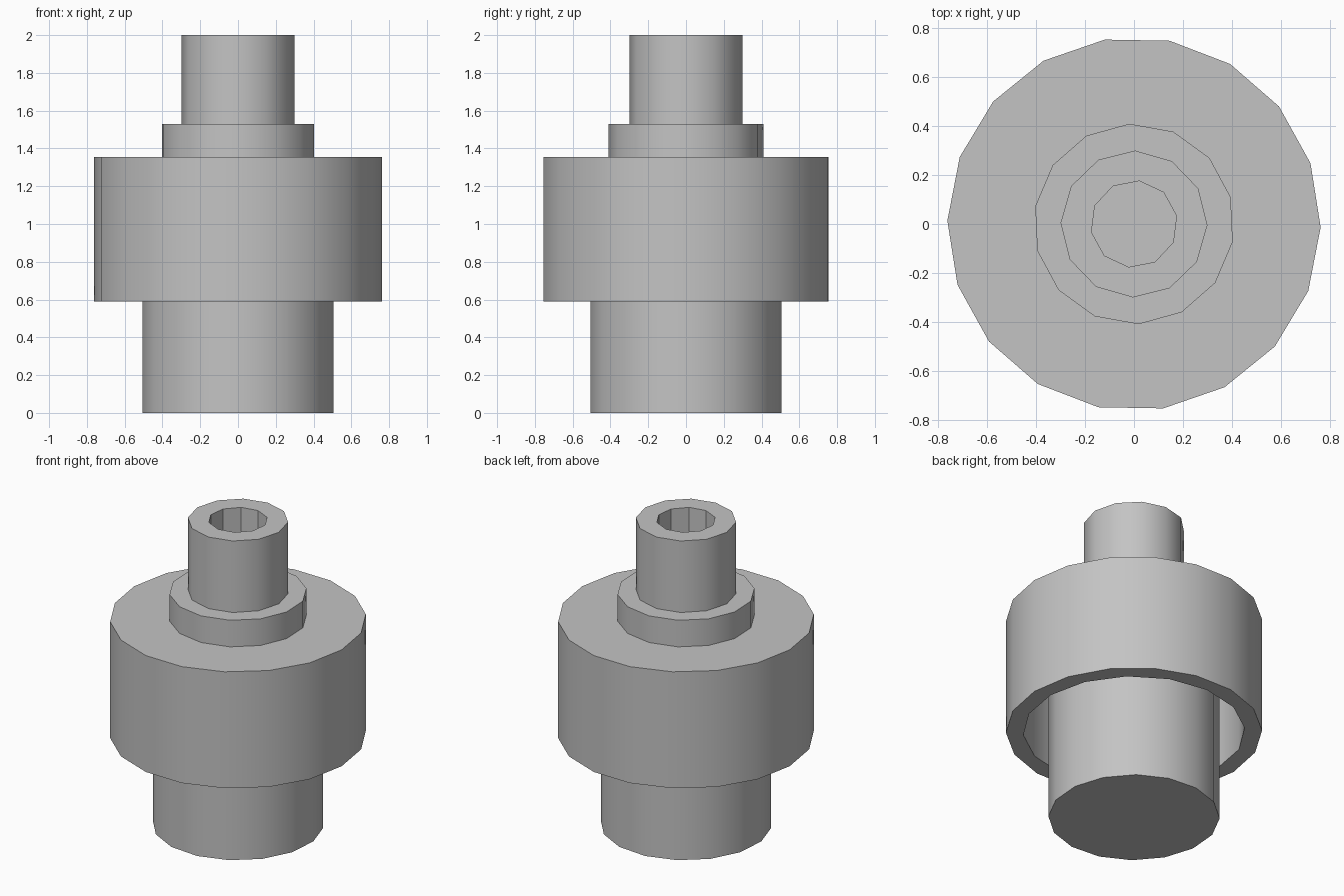
import bpy
import bmesh
from math import cos, sin, radians, tau

cube = bpy.data.objects.get("Cube")
if cube:
    bpy.data.objects.remove(cube, do_unlink=True)

# Single plain material
grey = bpy.data.materials.new("plain_grey")
grey.use_nodes = True
colour = (0.55, 0.55, 0.55, 1)
grey.diffuse_color = colour
grey.node_tree.nodes["Principled BSDF"].inputs["Base Color"].default_value = colour


def prism(name, radius, sides, turn, bottom, top):
    """Upright prism whose first corner sits at the angle 'turn'."""
    bm = bmesh.new()
    angles = [radians(turn) + tau * i / sides for i in range(sides)]
    base = bm.faces.new([bm.verts.new((radius * cos(a), radius * sin(a), bottom))
                         for a in angles])
    raised = bmesh.ops.extrude_face_region(bm, geom=[base], use_keep_orig=True)["geom"]
    bmesh.ops.translate(bm, vec=(0, 0, top - bottom),
                        verts=[g for g in raised if isinstance(g, bmesh.types.BMVert)])
    bmesh.ops.recalc_face_normals(bm, faces=bm.faces)
    mesh = bpy.data.meshes.new(name)
    bm.to_mesh(mesh)
    bm.free()
    mesh.materials.append(grey)
    obj = bpy.data.objects.new(name, mesh)
    bpy.context.collection.objects.link(obj)
    return obj


def select(obj):
    bpy.ops.object.select_all(action='DESELECT')
    obj.select_set(True)
    bpy.context.view_layer.objects.active = obj


def hollow(obj, cutter):
    """Cut the cutter out of the object and discard it."""
    cutter.hide_render = True
    mod = obj.modifiers.new("hollow", 'BOOLEAN')
    mod.operation = 'DIFFERENCE'
    mod.solver = 'EXACT'
    mod.object = cutter
    select(obj)
    bpy.ops.object.modifier_apply(modifier=mod.name)
    bpy.data.objects.remove(cutter, do_unlink=True)


# Solid parts, from the bottom up
cup_ceiling = 1.25
base = prism("base_shaft", 0.51, 16, 6.5, 0, cup_ceiling)
cup = prism("outer_cup", 0.763, 18, -1, 0.59, 1.355)
collar = prism("collar", 0.41, 14, 15.5, 1.355, 1.53)
neck = prism("neck_tube", 0.3, 12, -1, 1.53, 2)

# Open underside of the cup and bore of the neck
hollow(cup, prism("cup_cutter", 0.66, 16, 1.2, 0.4, cup_ceiling))
hollow(neck, prism("bore_cutter", 0.177, 10, 11, 1.4, 2.2))

# Round walls smooth, rims and the coarse bore sharp
for part in (base, cup, collar, neck):
    select(part)
    bpy.ops.object.shade_smooth_by_angle(angle=radians(31))
